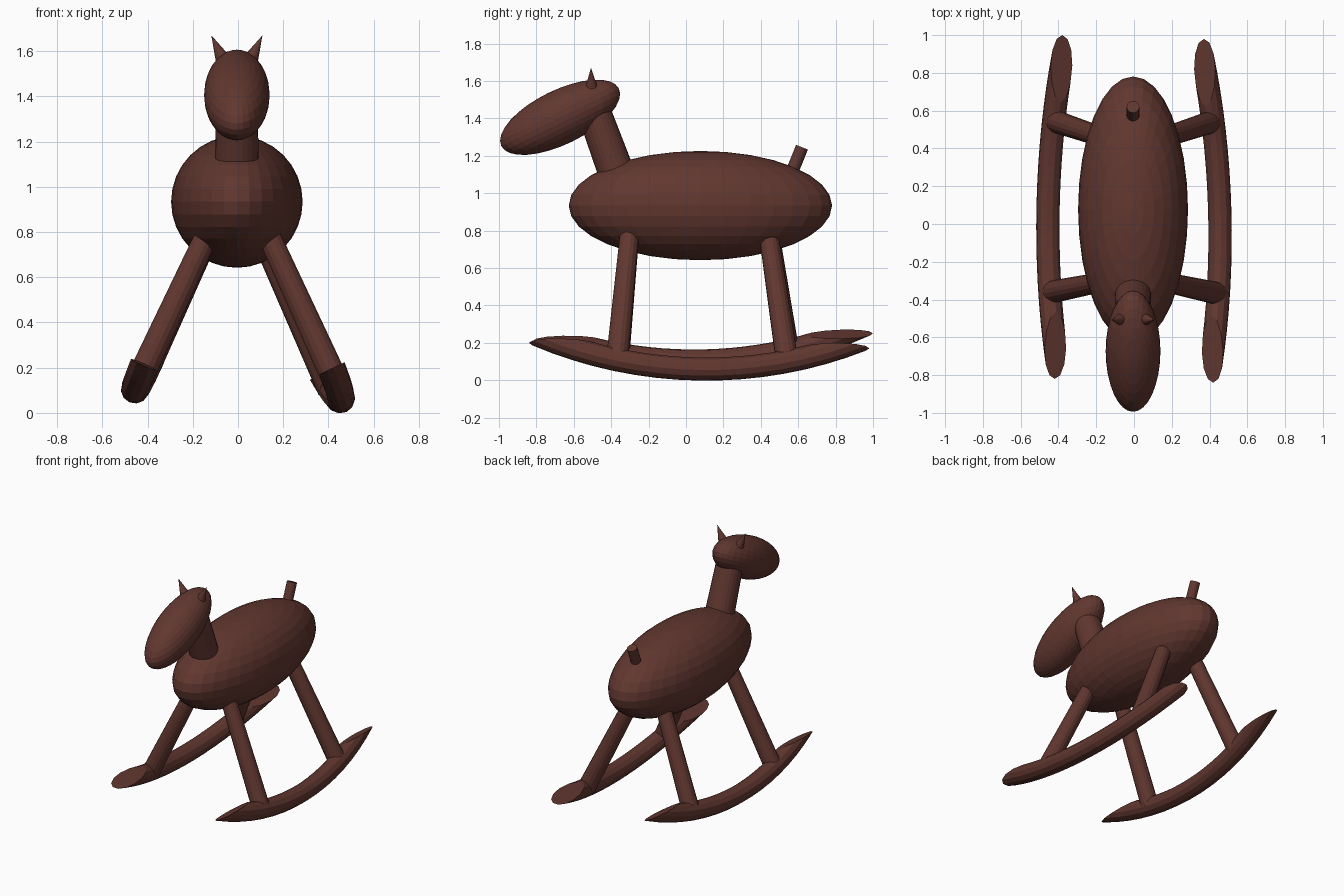
import bpy, bmesh
from math import sin, cos, acos, radians, pi
from mathutils import Vector, Matrix

if "Cube" in bpy.data.objects:
    bpy.data.objects.remove(bpy.data.objects["Cube"])

wood = bpy.data.materials.new("dark_wood")
wood.diffuse_color = (0.12, 0.038, 0.029, 1)
wood.use_nodes = True
wood.node_tree.nodes["Principled BSDF"].inputs["Base Color"].default_value = wood.diffuse_color


def ellipsoid(name, loc, radii, tilt=0):
    bpy.ops.mesh.primitive_uv_sphere_add(segments=32, ring_count=16, radius=1, location=loc,
                                         rotation=(radians(tilt), 0, 0))
    ob = bpy.context.object
    ob.name = name
    ob.scale = radii
    ob.data.materials.append(wood)


def rod(name, start, end, r1, r2, sides=16):
    a, b = Vector(start), Vector(end)
    bpy.ops.mesh.primitive_cone_add(vertices=sides, radius1=r1, radius2=r2, depth=(b - a).length,
                                    location=(a + b) / 2,
                                    rotation=(b - a).to_track_quat('Z', 'Y').to_euler())
    ob = bpy.context.object
    ob.name = name
    ob.data.materials.append(wood)


def rocker(name, front, back, low, tube=0.062, sag=0.2, sides=12, steps=16):
    """Torus arc trimmed by a plane through its tips; low is the lowest outer point."""
    front, back, low = Vector(front), Vector(back), Vector(low)
    along = (back - front).normalized()
    up = (front + back) / 2 - low
    up = (up - along * up.dot(along)).normalized()
    side = along.cross(up)
    half = (back - front).length / 2
    outer = (half ** 2 + sag ** 2) / (2 * sag)
    bm = bmesh.new()
    rows = []
    for i in range(sides):
        p = 2 * pi * i / sides
        rad = outer - tube + tube * cos(p)
        limit = acos((outer - sag) / rad)
        row = []
        for j in range(steps + 1):
            t = limit * (2 * j / steps - 1)
            row.append(bm.verts.new((tube * sin(p), rad * sin(t), outer - rad * cos(t))))
        rows.append(row)
    for i in range(sides):
        a, b = rows[i], rows[(i + 1) % sides]
        for j in range(steps):
            bm.faces.new((a[j], a[j + 1], b[j + 1], b[j]))
    for j in (0, steps):
        bm.faces.new([r[j] for r in rows])
    bmesh.ops.recalc_face_normals(bm, faces=bm.faces)
    origin = (front + back) / 2 - up * sag
    bm.transform(Matrix.Translation(origin) @ Matrix((side, along, up)).transposed().to_4x4())
    me = bpy.data.meshes.new(name)
    bm.to_mesh(me)
    bm.free()
    me.materials.append(wood)
    bpy.context.collection.objects.link(bpy.data.objects.new(name, me))


# body, neck, head, tail
ellipsoid("body", (-0.005, 0.077, 0.934), (0.291, 0.704, 0.292))
rod("neck", (-0.005, -0.353, 1.056), (-0.005, -0.49, 1.43), 0.098, 0.09, 24)
ellipsoid("head", (-0.005, -0.673, 1.406), (0.145, 0.35, 0.145), 26)
rod("tail", (-0.005, 0.545, 1.06), (-0.005, 0.62, 1.246), 0.034, 0.034)

# ears
for label, s in (("left", -1), ("right", 1)):
    rod(label + "_ear", (s * 0.06 - 0.005, -0.505, 1.56), (s * 0.113 - 0.005, -0.508, 1.67), 0.035, 0)

# legs, each splayed slightly differently
legs = {
    "front_right_leg": ((0.44, -0.367, 0.12), (0.084, -0.29, 0.9)),
    "back_right_leg": ((0.41, 0.54, 0.105), (0.055, 0.424, 0.9)),
    "front_left_leg": ((-0.437, -0.36, 0.145), (-0.085, -0.29, 0.9)),
    "back_left_leg": ((-0.422, 0.545, 0.158), (-0.08, 0.43, 0.9)),
}
for name, (foot, hip) in legs.items():
    rod(name, foot, hip, 0.06, 0.05)

# rockers
rocker("right_rocker", (0.42, -0.84, 0.2), (0.37, 0.98, 0.17), (0.48, 0.07, 0.005))
rocker("left_rocker", (-0.42, -0.82, 0.21), (-0.38, 1.0, 0.25), (-0.478, 0.09, 0.05))
